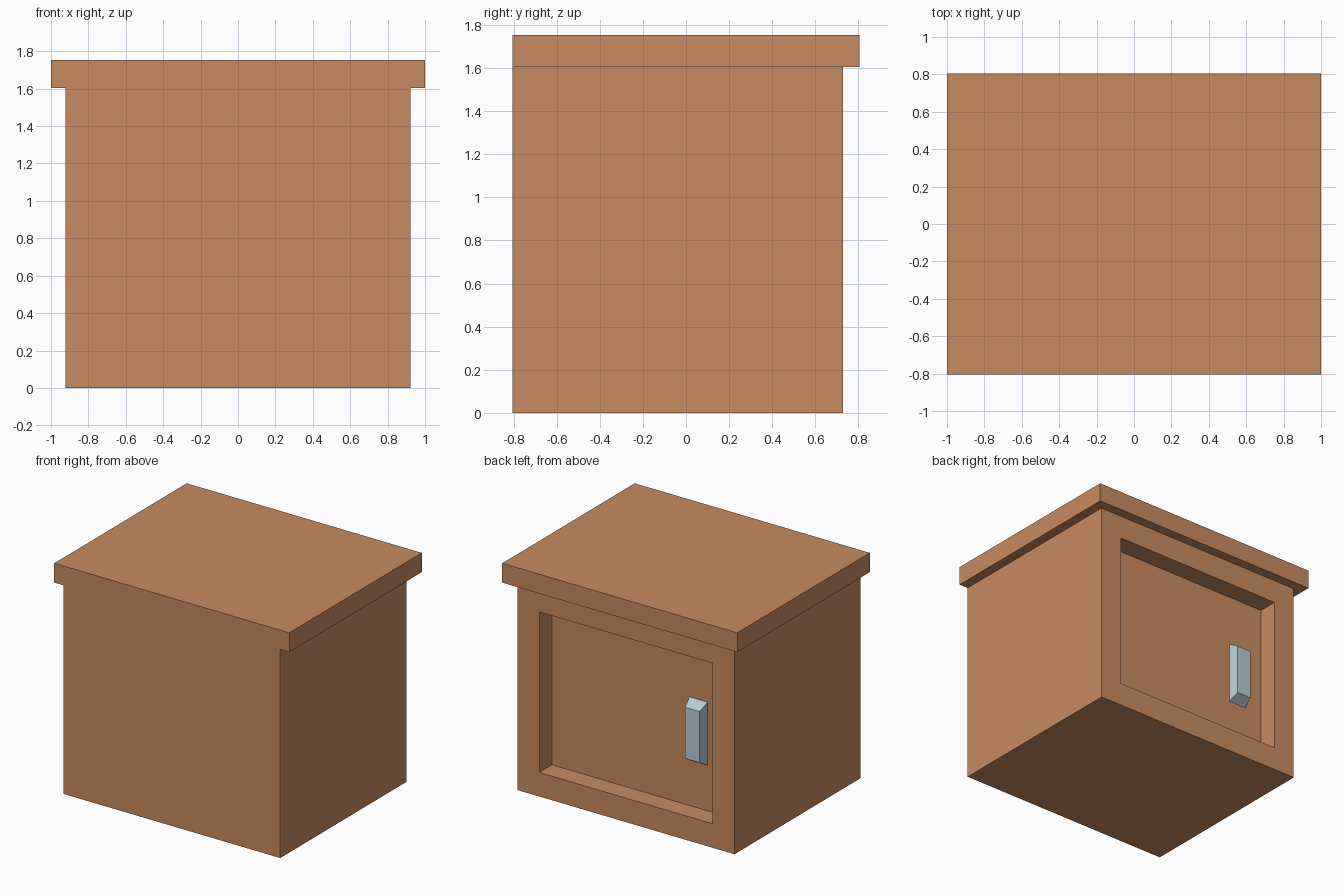
import bpy, bmesh
from mathutils import Vector

if "Cube" in bpy.data.objects:
    bpy.data.objects.remove(bpy.data.objects["Cube"])


def material(name, color):
    m = bpy.data.materials.new(name)
    m.diffuse_color = color
    m.use_nodes = True
    m.node_tree.nodes["Principled BSDF"].inputs["Base Color"].default_value = m.diffuse_color
    return m


def box(bm, lo, hi):
    """Add an axis-aligned box between two corners."""
    lo, hi = Vector(lo), Vector(hi)
    verts = bmesh.ops.create_cube(bm, size=1)["verts"]
    bmesh.ops.scale(bm, vec=hi - lo, verts=verts)
    bmesh.ops.translate(bm, vec=(lo + hi) / 2, verts=verts)


def back_face(bm):
    bm.normal_update()
    return next(f for f in bm.faces if f.normal.y > 0.9)


def finish(bm, name, mat):
    bmesh.ops.recalc_face_normals(bm, faces=bm.faces[:])
    mesh = bpy.data.meshes.new(name)
    bm.to_mesh(mesh)
    bm.free()
    mesh.materials.append(mat)
    obj = bpy.data.objects.new(name, mesh)
    bpy.context.collection.objects.link(obj)
    return obj


wood = material("wood", (0.578, 0.258, 0.112, 1))
metal = material("metal", (0.48, 0.61, 0.66, 1))

W, D, H = 0.923, 0.805, 1.604   # cabinet half width, half depth, height
BACK = 0.729                    # y of the door frame
FRAME, RECESS = 0.185, 0.154    # frame width and door panel depth

# Cabinet body with a recessed door panel on the +y side
bm = bmesh.new()
box(bm, (-W, -D, 0), (W, BACK, H))
face = back_face(bm)
bmesh.ops.inset_region(bm, faces=[face], thickness=FRAME, use_even_offset=True)
panel = bmesh.ops.extrude_discrete_faces(bm, faces=[face])["faces"][0]
bmesh.ops.translate(bm, vec=(0, -RECESS, 0), verts=panel.verts[:])
finish(bm, "cabinet_body", wood)

# Overhanging top, flush with the body at the front
bm = bmesh.new()
box(bm, (-1, -D, H), (1, D, 1.753))
finish(bm, "cabinet_top", wood)

# Door handle tapering outwards from the panel
bm = bmesh.new()
box(bm, (-0.077, 0, -0.243), (0.077, 0.077, 0.243))
bmesh.ops.scale(bm, vec=(0.8, 1, 0.81), verts=back_face(bm).verts[:])
handle = finish(bm, "door_handle", metal)
handle.location = (-0.51, BACK - RECESS, 0.778)
